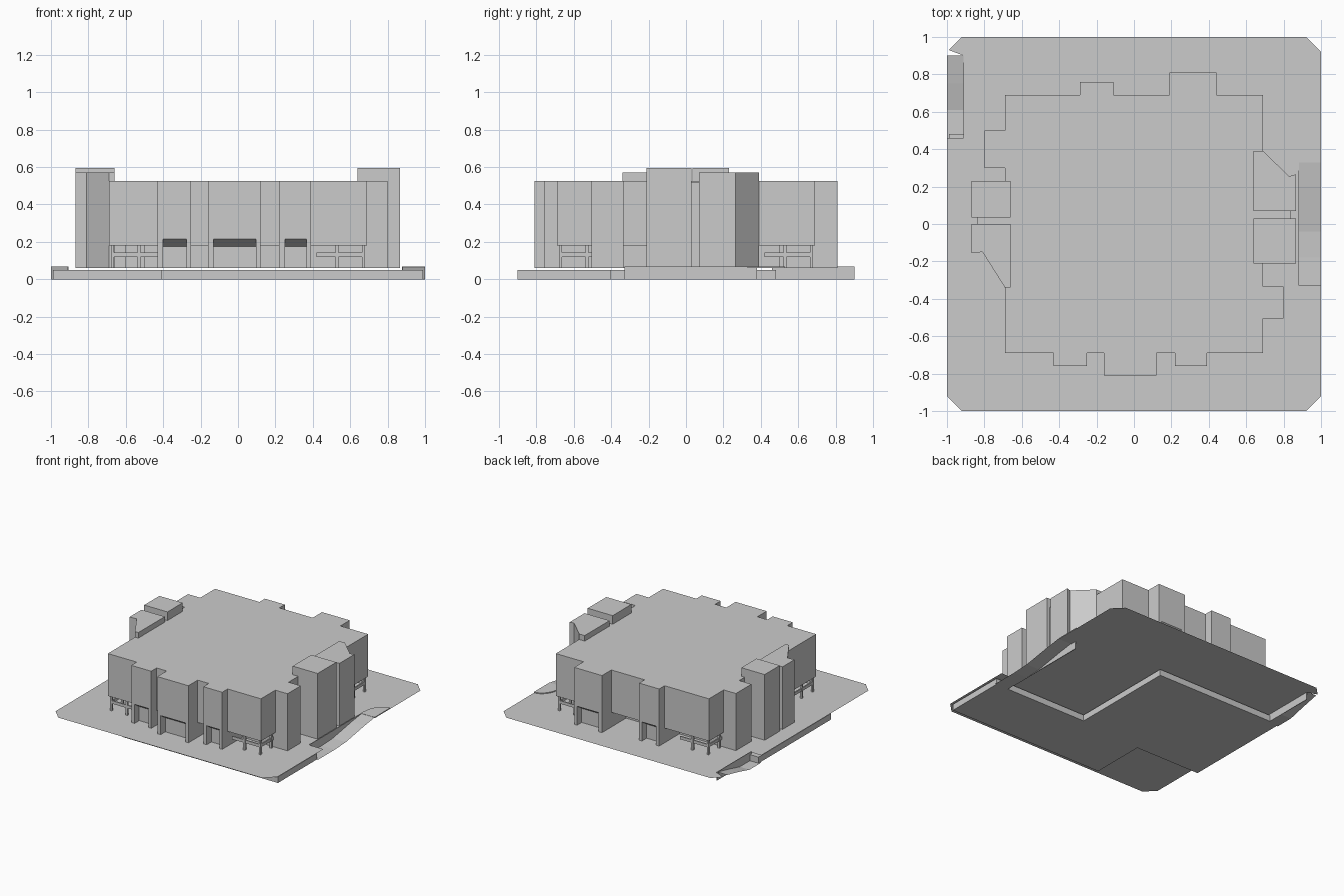
import bpy
import bmesh
import math

if "Cube" in bpy.data.objects:
    bpy.data.objects.remove(bpy.data.objects["Cube"])

grey = bpy.data.materials.new("plain_grey")
grey.use_nodes = True
grey.diffuse_color = (0.6, 0.6, 0.6, 1)
grey.node_tree.nodes["Principled BSDF"].inputs["Base Color"].default_value = (0.6, 0.6, 0.6, 1)

GROUND, SOFFIT, ROOF = 0.06, 0.18, 0.525


def finish(name, bm):
    bmesh.ops.recalc_face_normals(bm, faces=bm.faces)
    mesh = bpy.data.meshes.new(name)
    bm.to_mesh(mesh)
    bm.free()
    mesh.materials.append(grey)
    obj = bpy.data.objects.new(name, mesh)
    bpy.context.scene.collection.objects.link(obj)
    return obj


def extrude(bm, points, offset):
    face = bm.faces.new([bm.verts.new(p) for p in points])
    if offset:
        new = bmesh.ops.extrude_face_region(bm, geom=[face], use_keep_orig=True)["geom"]
        bmesh.ops.translate(bm, vec=offset, verts=[v for v in new if isinstance(v, bmesh.types.BMVert)])


def prism(name, outline, z0, z1):
    bm = bmesh.new()
    extrude(bm, [(x, y, z0) for x, y in outline], (0, 0, z1 - z0) if z1 > z0 else None)
    return finish(name, bm)


def boxes(name, items):
    """Join axis-aligned boxes given as x0, x1, y0, y1, z0, z1."""
    bm = bmesh.new()
    for x0, x1, y0, y1, z0, z1 in items:
        extrude(bm, [(x0, y0, z0), (x1, y0, z0), (x1, y1, z0), (x0, y1, z0)], (0, 0, z1 - z0))
    return finish(name, bm)


def strip(name, path, x0, x1):
    """Ramp surface following y, z points across a width."""
    bm = bmesh.new()
    rows = [(bm.verts.new((x0, y, z)), bm.verts.new((x1, y, z))) for y, z in path]
    for a, b in zip(rows, rows[1:]):
        bm.faces.new((a[0], a[1], b[1], b[0]))
    return finish(name, bm)


# Ground sheet with notches for the two ramps
prism("ground_sheet", [
    (-0.92, -1), (0.92, -1), (1, -0.92), (1, -0.33), (0.88, -0.33), (0.88, 0.33),
    (1, 0.33), (1, 0.92), (0.92, 1), (-0.92, 1), (-0.99, 0.93), (-0.91, 0.9),
    (-0.91, 0.46), (-1, 0.46), (-1, -0.92)], GROUND, GROUND)

# Lower storey under the sheet
prism("lower_storey", [
    (-0.41, -0.9), (0.99, -0.9), (0.99, -0.4), (0.15, -0.4), (0.15, 0.48),
    (-0.99, 0.48), (-0.99, -0.45), (-0.41, -0.45)], 0, 0.05)

# Ramps and the rounded landing
strip("right_ramp", [(-0.4, 0), (-0.18, 0), (-0.04, 0.007), (0.2, 0.048), (0.33, 0.066)], 0.88, 1)
strip("left_ramp", [(0.46, 0), (0.61, 0), (0.75, 0.035), (0.9, 0.068)], -1, -0.91)
arc = [(1 - 0.12 * math.sin(t), 0.38 + 0.15 * math.cos(t))
       for t in [i * math.pi / 16 for i in range(9)]]
prism("ramp_landing", arc + [(0.88, 0.33), (1, 0.33)], 0.061, 0.068)
boxes("ramp_walls", [(0.876, 0.882, -0.33, 0.38, 0, 0.068), (-0.912, -0.907, 0.46, 0.9, 0, 0.068)])

# Bays: start, end and outer distance along each facade
front_bays = [(-0.43, -0.25, 0.76), (-0.16, 0.12, 0.81), (0.22, 0.39, 0.76)]
back_bays = [(-0.29, -0.11, 0.76), (0.19, 0.44, 0.81)]
W = 0.69

# Upper storeys follow the stepped outline
outline = [(-W, -W)]
for a, b, d in front_bays:
    outline += [(a, -W), (a, -d), (b, -d), (b, -W)]
outline += [(W, -W), (W, -0.505), (0.8, -0.505), (0.8, -0.335), (W, -0.335), (W, W)]
for a, b, d in reversed(back_bays):
    outline += [(b, W), (b, d), (a, d), (a, W)]
outline += [(-W, W), (-W, 0.5), (-0.8, 0.5), (-0.8, 0.3), (-W, 0.3)]
building = prism("upper_storeys", outline, SOFFIT, ROOF)

# Ground-level legs under the bays and side wings
legs = [(a, b, -d, -0.48, GROUND, 0.3) for a, b, d in front_bays]
legs += [(a, b, 0.48, d, GROUND, 0.3) for a, b, d in back_bays]
legs += [(0.48, 0.8, -0.505, -0.335, GROUND, 0.3), (-0.8, -0.48, 0.3, 0.5, GROUND, 0.3)]
bay_legs = boxes("bay_legs", legs)

# Doorways with a sloped head, cut into the bays
bm = bmesh.new()
for side, bays in ((-1, front_bays), (1, back_bays)):
    for a, b, d in bays:
        profile = [(d + 0.02, 0.03), (d + 0.02, 0.215), (d, 0.215), (d - 0.06, 0.175), (d - 0.06, 0.03)]
        extrude(bm, [(a + 0.03, side * y, z) for y, z in profile], (b - a - 0.055, 0, 0))
doorways = finish("doorway_cutters", bm)

for tool, operation in ((bay_legs, "UNION"), (doorways, "DIFFERENCE")):
    mod = building.modifiers.new(tool.name, "BOOLEAN")
    mod.operation = operation
    mod.solver = "EXACT"
    mod.object = tool
    tool.hide_render = True
    tool.hide_viewport = True

# Recessed ground floor behind the legs
boxes("ground_floor", [(-0.5, 0.5, -0.5, 0.5, GROUND, SOFFIT)])

# Stair towers on both sides
boxes("tall_towers", [(0.64, 0.865, -0.21, 0.03, GROUND, 0.595),
                      (-0.87, -0.66, 0.035, 0.23, GROUND, 0.595)])
prism("right_angled_tower", [(0.64, 0.07), (0.865, 0.07), (0.865, 0.265), (0.83, 0.255),
                             (0.69, 0.39), (0.64, 0.39)], GROUND, 0.57)
prism("left_angled_tower", [(-0.66, 0), (-0.87, 0), (-0.87, -0.155), (-0.81, -0.15),
                            (-0.69, -0.34), (-0.66, -0.34)], GROUND, 0.57)
boxes("tower_links", [(0.6, 0.84, 0.03, 0.07, GROUND, 0.52), (-0.84, -0.6, 0, 0.035, GROUND, 0.52)])

# Posts and rails under each overhanging corner
posts, rails = [], []
for sx in (-1, 1):
    for sy in (-1, 1):
        for px, py in ((0.67, 0.67), (0.53, 0.67), (0.67, 0.53)):
            x, y = sx * px, sy * py
            posts.append((x - 0.008, x + 0.008, y - 0.008, y + 0.008, GROUND, SOFFIT))
        xs = sorted((sx * 0.42, sx * 0.675))
        ys = sorted((sy * 0.42, sy * 0.675))
        rails.append((*xs, sy * 0.67 - 0.005, sy * 0.67 + 0.005, 0.118, 0.142))
        rails.append((sx * 0.67 - 0.005, sx * 0.67 + 0.005, *ys, 0.118, 0.142))
boxes("corner_posts", posts)
boxes("corner_rails", rails)
